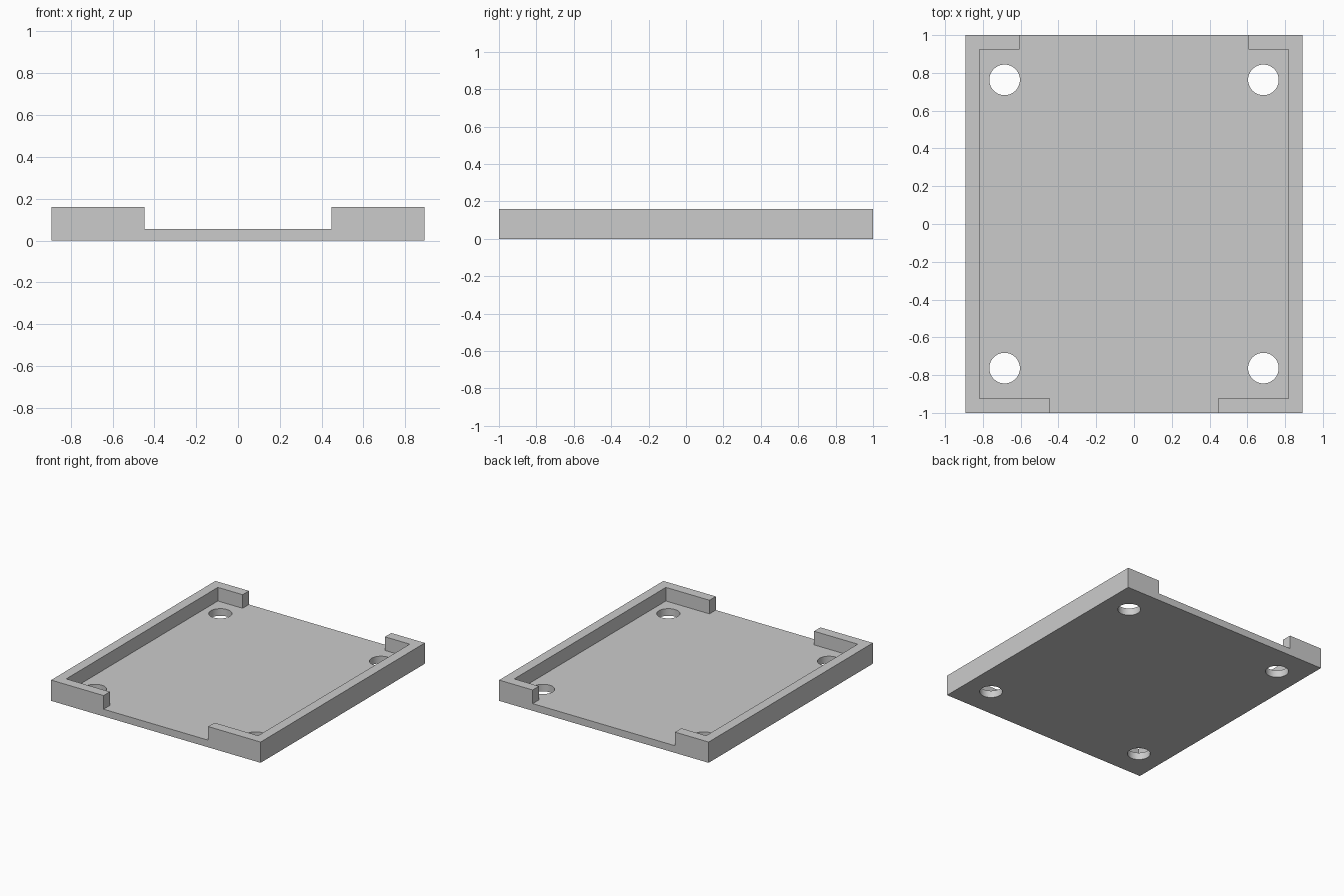
import bpy
import bmesh
from math import cos, sin, tau

HALF_W, HALF_L, HEIGHT = 0.893, 1.0, 0.16
FLOOR = 0.055
IN_X, IN_Y = 0.818, 0.923            # inside faces of the rim
FRONT_GAP, BACK_GAP = 0.446, 0.607   # half widths of the rim openings
HOLE_X, HOLE_Y, HOLE_R = 0.685, 0.763, 0.081
OVER = 0.1                           # cutter overshoot

cube = bpy.data.objects.get("Cube")
if cube:
    bpy.data.objects.remove(cube, do_unlink=True)

grey = bpy.data.materials.new("plain grey")
grey.use_nodes = True
colour = (0.6, 0.6, 0.6, 1)
grey.diffuse_color = colour
grey.node_tree.nodes["Principled BSDF"].inputs["Base Color"].default_value = colour


def prism(name, outline, z0, z1):
    """Extrude a flat outline from z0 up to z1."""
    bm = bmesh.new()
    face = bm.faces.new([bm.verts.new((x, y, z0)) for x, y in outline])
    top = bmesh.ops.extrude_face_region(bm, geom=[face])["geom"]
    verts = [v for v in top if isinstance(v, bmesh.types.BMVert)]
    bmesh.ops.translate(bm, verts=verts, vec=(0, 0, z1 - z0))
    bmesh.ops.recalc_face_normals(bm, faces=bm.faces)
    mesh = bpy.data.meshes.new(name)
    bm.to_mesh(mesh)
    bm.free()
    mesh.materials.append(grey)
    obj = bpy.data.objects.new(name, mesh)
    bpy.context.collection.objects.link(obj)
    return obj


def cut(target, cutter):
    """Subtract a cutter and keep it as a hidden helper."""
    mod = target.modifiers.new(cutter.name, "BOOLEAN")
    mod.operation = "DIFFERENCE"
    mod.solver = "EXACT"
    mod.object = cutter
    bpy.context.view_layer.objects.active = target
    bpy.ops.object.modifier_apply(modifier=mod.name)
    bpy.data.objects.remove(cutter, do_unlink=True)


# Solid tray block
tray = prism("tray", [(-HALF_W, -HALF_L), (HALF_W, -HALF_L),
                      (HALF_W, HALF_L), (-HALF_W, HALF_L)], 0, HEIGHT)

# Recess with an opening through the front and back rim
end = HALF_L + OVER
right_half = [(FRONT_GAP, -end), (FRONT_GAP, -IN_Y), (IN_X, -IN_Y),
              (IN_X, IN_Y), (BACK_GAP, IN_Y), (BACK_GAP, end)]
left_half = [(-x, y) for x, y in reversed(right_half)]
cut(tray, prism("recess_cutter", right_half + left_half, FLOOR, HEIGHT + OVER))

# Four round mounting holes
for sx in (-1, 1):
    for sy in (-1, 1):
        circle = [(sx * HOLE_X + HOLE_R * cos(tau * i / 48),
                   sy * HOLE_Y + HOLE_R * sin(tau * i / 48)) for i in range(48)]
        cut(tray, prism("hole_cutter", circle, -OVER, FLOOR + 0.02))

# Smooth hole walls, sharp edges elsewhere
bpy.ops.object.select_all(action="DESELECT")
tray.select_set(True)
bpy.context.view_layer.objects.active = tray
bpy.ops.object.shade_smooth_by_angle(angle=0.5)
